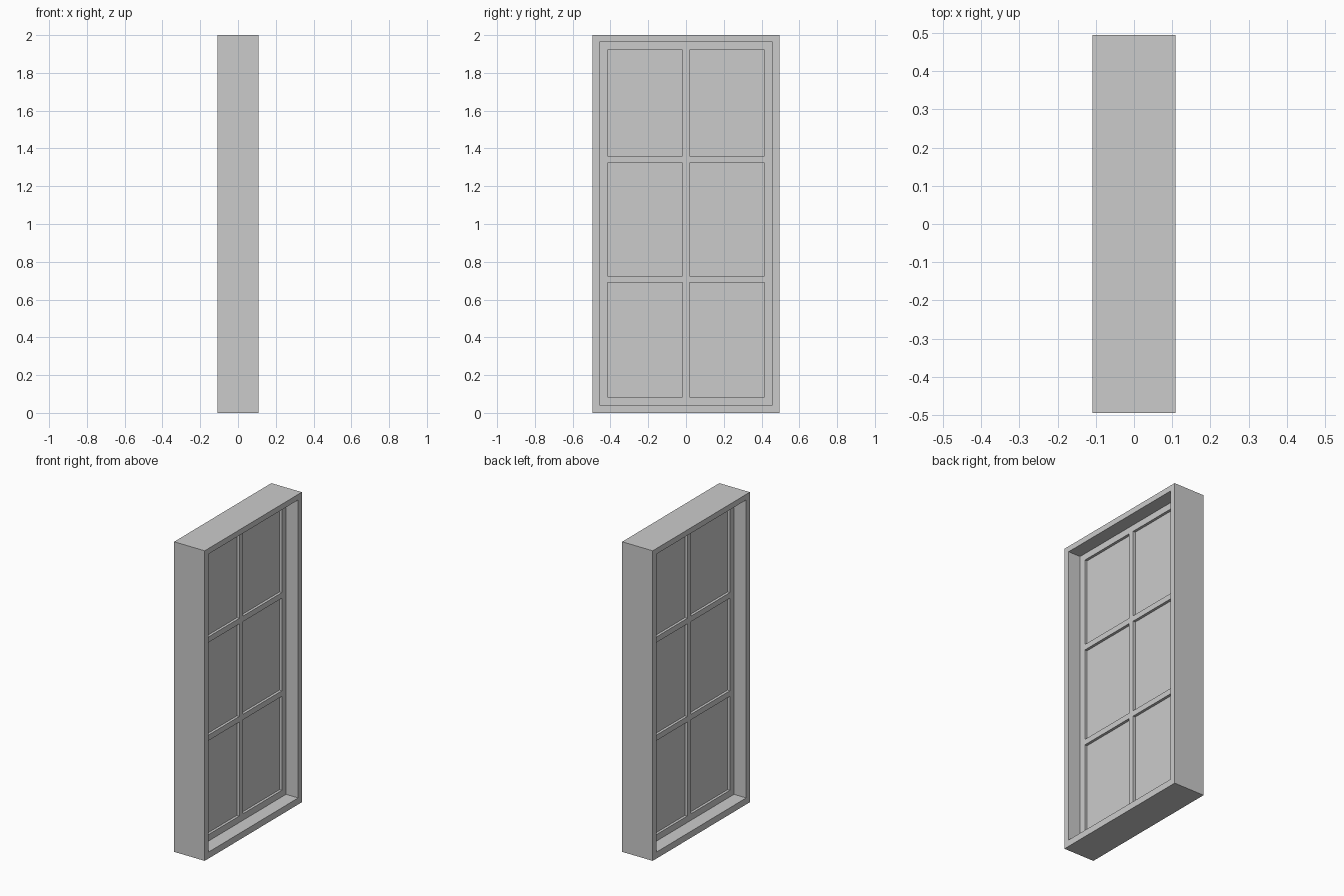
import bpy
import bmesh

if "Cube" in bpy.data.objects:
    bpy.data.objects.remove(bpy.data.objects["Cube"], do_unlink=True)

# One plain grey for the whole window
grey = bpy.data.materials.new("plain grey")
grey.use_nodes = True
colour = (0.6, 0.6, 0.6, 1)
grey.diffuse_color = colour
grey.node_tree.nodes["Principled BSDF"].inputs["Base Color"].default_value = colour


def finish(name, bm):
    bmesh.ops.recalc_face_normals(bm, faces=bm.faces)
    mesh = bpy.data.meshes.new(name)
    bm.to_mesh(mesh)
    bm.free()
    mesh.materials.append(grey)
    obj = bpy.data.objects.new(name, mesh)
    bpy.context.collection.objects.link(obj)
    return obj


def box(name, half_x, y0, y1, z0, z1):
    bm = bmesh.new()
    bmesh.ops.create_cube(bm, size=1)
    for v in bm.verts:
        v.co.x *= 2 * half_x
        v.co.y = y1 if v.co.y > 0 else y0
        v.co.z = z1 if v.co.z > 0 else z0
    return finish(name, bm)


def ring(name, half_x, outer, inner):
    """Mitred rectangular surround; outer and inner are (half_y, z0, z1)."""
    bm = bmesh.new()
    loops = []
    for x, (y, z0, z1) in ((-half_x, outer), (half_x, outer), (half_x, inner), (-half_x, inner)):
        corners = ((-y, z0), (y, z0), (y, z1), (-y, z1))
        loops.append([bm.verts.new((x, cy, cz)) for cy, cz in corners])
    for i in range(4):
        a, b = loops[i], loops[(i + 1) % 4]
        for j in range(4):
            k = (j + 1) % 4
            bm.faces.new((a[j], a[k], b[k], b[j]))
    return finish(name, bm)


outer = (0.495, 0, 2)
reveal = (0.458, 0.042, 1.964)
opening = (0.416, 0.084, 1.922)
sash_x = 0.022
bar = 0.018

# Deep outer frame and the thin sash set in its middle
ring("outer_frame", 0.109, outer, reveal)
ring("sash_frame", sash_x, reveal, opening)

# Glazing bars: two crossbars, with the upright between them
half_y, bottom, top = opening
levels = (0.708, 1.341)
for name, z in zip(("lower", "upper"), levels):
    box(name + "_crossbar", sash_x, -half_y, half_y, z - bar, z + bar)
starts = [bottom] + [z + bar for z in levels]
ends = [z - bar for z in levels] + [top]
for row, z0, z1 in zip(("lower", "middle", "upper"), starts, ends):
    box(row + "_upright_bar", sash_x, -bar, bar, z0, z1)
    # Panes either side of the upright
    for side, y0, y1 in (("front", -half_y, -bar), ("back", bar, half_y)):
        box(f"{row}_{side}_pane", 0.005, y0, y1, z0, z1)
